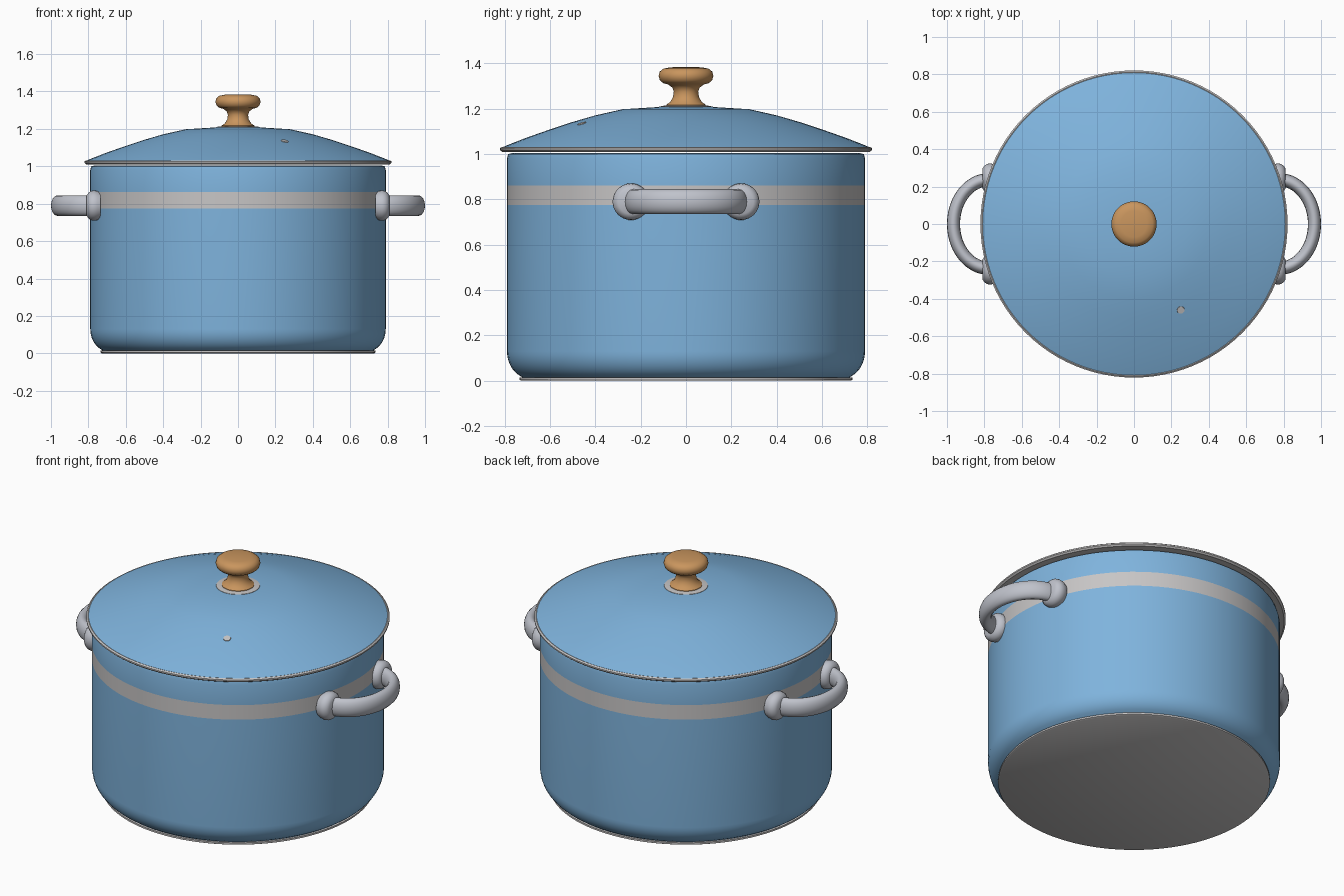
import bpy, bmesh, math
from mathutils import Matrix, Vector

if "Cube" in bpy.data.objects:
    bpy.data.objects.remove(bpy.data.objects["Cube"])


def material(name, srgb):
    m = bpy.data.materials.new(name)
    m.use_nodes = True
    col = [(c / 255) ** 2.2 for c in srgb] + [1]
    m.diffuse_color = col
    m.node_tree.nodes["Principled BSDF"].inputs["Base Color"].default_value = col
    return m


blue = material("blue enamel", (126, 178, 220))
pale = material("pale grey trim", (198, 196, 196))
steel = material("handle steel", (190, 193, 202))
wood = material("warm wood", (200, 148, 94))


def smooth(ob, angle=40):
    bpy.ops.object.select_all(action='DESELECT')
    ob.select_set(True)
    bpy.context.view_layer.objects.active = ob
    bpy.ops.object.shade_smooth_by_angle(angle=math.radians(angle))


def lathe(name, profile, mats, rule=None, steps=96, matrix=None):
    """Revolve (radius, height) points around z; rule picks a material from a face centre."""
    bm = bmesh.new()
    vs = [bm.verts.new((r, 0, z)) for r, z in profile]
    edges = [bm.edges.new(pair) for pair in zip(vs, vs[1:])]
    bmesh.ops.spin(bm, geom=vs + edges, cent=(0, 0, 0), axis=(0, 0, 1),
                   angle=math.tau, steps=steps)
    bmesh.ops.remove_doubles(bm, verts=bm.verts, dist=0.0005)
    bmesh.ops.recalc_face_normals(bm, faces=bm.faces)
    if rule:
        for f in bm.faces:
            f.material_index = rule(f.calc_center_median())
    if matrix:
        bm.transform(matrix)
    me = bpy.data.meshes.new(name)
    bm.to_mesh(me)
    bm.free()
    for m in mats:
        me.materials.append(m)
    ob = bpy.data.objects.new(name, me)
    bpy.context.collection.objects.link(ob)
    smooth(ob)
    return ob


# Pot body: hollow shell with a rounded foot and a painted band
corner = [(0.69 + 0.1 * math.sin(a), 0.13 - 0.12 * math.cos(a))
          for a in [math.radians(25 + 65 * i / 8) for i in range(9)]]
shell = [(0, 0.012), (0.72, 0.012)] + corner + [
    (0.79, 0.775), (0.79, 0.862), (0.79, 0.98), (0.785, 1.0), (0.765, 1.005),
    (0.755, 0.99), (0.755, 0.12), (0.7, 0.05), (0, 0.05)]
lathe("pot_body", shell, [blue, pale],
      lambda c: int(0.775 < c.z < 0.862 and c.xy.length > 0.77))

# Base plate
lathe("base_plate", [(0, 0), (0.728, 0), (0.735, 0.004), (0.735, 0.014), (0, 0.014)], [pale])

# Lid dome, with a grey underside
lid = [(0, 1.21), (0.12, 1.208), (0.28, 1.198), (0.4, 1.171), (0.5, 1.142),
       (0.6, 1.109), (0.7, 1.074), (0.78, 1.043), (0.811, 1.03),
       (0.811, 1.015), (0.74, 1.015), (0.5, 1.11), (0, 1.18)]


def lid_rule(c):
    r = c.xy.length
    return int(c.z < 1.025 or (r < 0.7 and c.z < 1.19 - 0.2 * r))


lathe("lid", lid, [blue, pale], lid_rule)

# Metal lip around the lid edge
lathe("lid_rim", [(0.795, 1.012), (0.812, 1.01), (0.821, 1.018), (0.821, 1.026),
                  (0.813, 1.032), (0.805, 1.03)], [pale])

# Knob with its collar
lathe("knob_collar", [(0, 1.214), (0.095, 1.214), (0.118, 1.21), (0.12, 1.2)], [pale], steps=48)
lathe("knob", [(0.088, 1.205), (0.088, 1.217), (0.07, 1.23), (0.057, 1.252), (0.054, 1.275),
               (0.06, 1.293), (0.078, 1.307), (0.1, 1.313), (0.115, 1.325), (0.121, 1.345),
               (0.116, 1.364), (0.1, 1.377), (0.07, 1.383), (0, 1.385)], [wood], steps=48)

# Small steam vent, lying on the lid slope
spot = Vector((0.25, -0.46, 1.134))
tilt = Vector((0.25, -0.46, 1.55)).to_track_quat('Z', 'Y').to_matrix().to_4x4()
lathe("steam_vent", [(0, 0.003), (0.02, 0.003), (0.022, -0.004)], [pale], steps=16,
      matrix=Matrix.Translation(spot) @ tilt)


# Loop handles with round mounting flanges
def handle(side, label):
    cu = bpy.data.curves.new(label + "_handle", 'CURVE')
    cu.dimensions = '3D'
    cu.bevel_depth = 0.035
    cu.bevel_resolution = 6
    cu.use_fill_caps = True
    sp = cu.splines.new('POLY')
    n = 40
    sp.points.add(n)
    for i, p in enumerate(sp.points):
        a = math.pi * (i / n - 0.5)
        p.co = (side * (0.775 + 0.19 * math.cos(a)), 0.237 * math.sin(a), 0, 1)
    cu.materials.append(steel)
    ob = bpy.data.objects.new(label + "_handle", cu)
    ob.location.z = 0.79
    ob.scale.z = 0.055 / 0.035
    bpy.context.collection.objects.link(ob)
    bpy.ops.object.select_all(action='DESELECT')
    ob.select_set(True)
    bpy.context.view_layer.objects.active = ob
    bpy.ops.object.convert(target='MESH')
    smooth(ob, 60)
    for y, end in ((-0.243, "front"), (0.243, "back")):
        place = Matrix.Translation((side * 0.745, y, 0.79)) @ Matrix.Rotation(
            side * math.pi / 2, 4, 'Y')
        lathe(f"{label}_{end}_flange",
              [(0, -0.01), (0.07, -0.01), (0.078, 0.008), (0.081, 0.025), (0.078, 0.042),
               (0.068, 0.055), (0.055, 0.064), (0, 0.066)], [steel], steps=32, matrix=place)


handle(1, "left")
handle(-1, "right")
